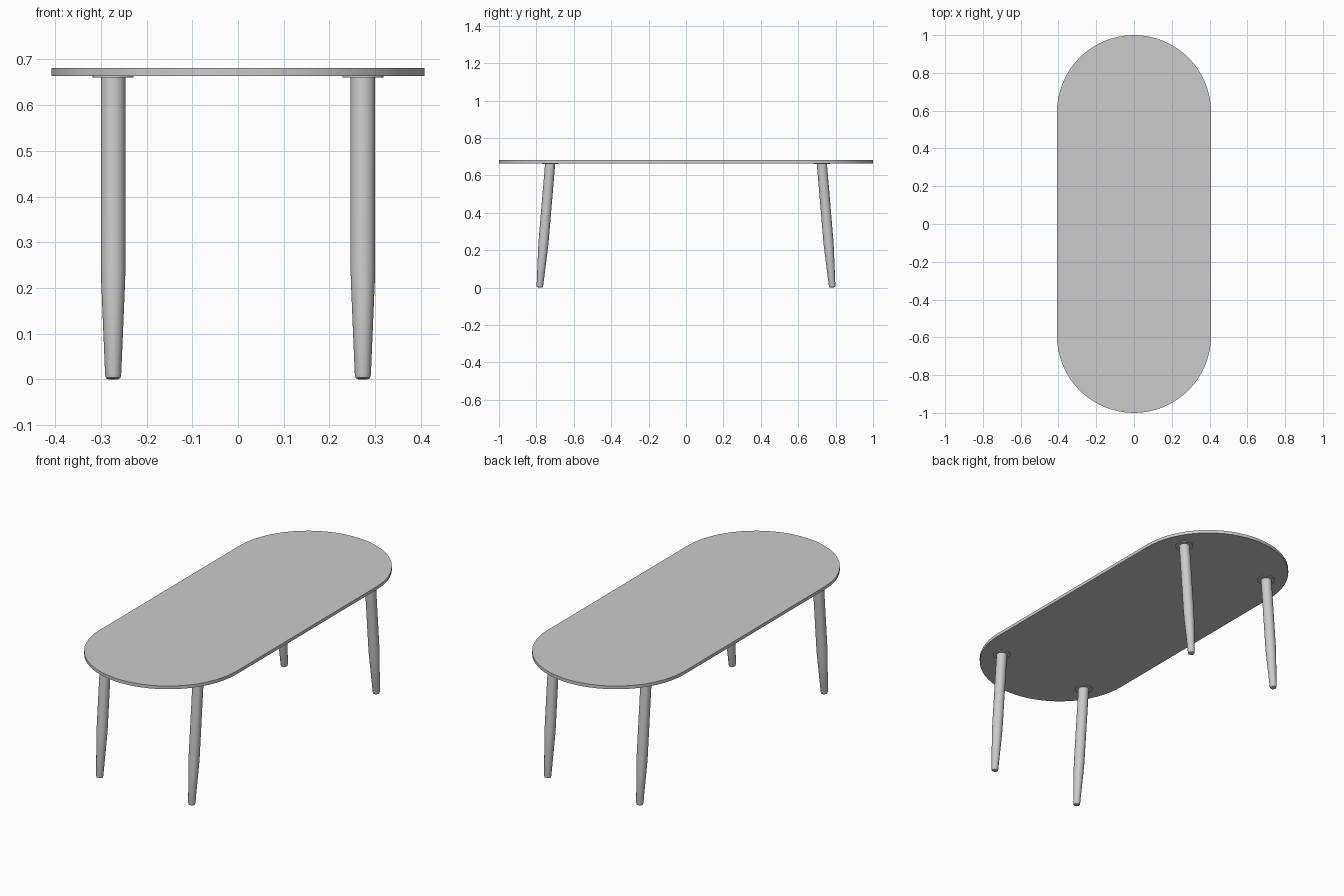
import bpy, bmesh, math
from mathutils import Matrix, Vector

if "Cube" in bpy.data.objects:
    bpy.data.objects.remove(bpy.data.objects["Cube"])

HALF_W, HALF_L = 0.408, 1.0
TOP_Z, UNDER_Z, PLATE_Z = 0.681, 0.664, 0.660
LEG_X = 0.273


def add_object(name, bm):
    bmesh.ops.recalc_face_normals(bm, faces=bm.faces[:])
    mesh = bpy.data.meshes.new(name)
    bm.to_mesh(mesh)
    bm.free()
    ob = bpy.data.objects.new(name, mesh)
    bpy.context.collection.objects.link(ob)
    bpy.ops.object.select_all(action='DESELECT')
    bpy.context.view_layer.objects.active = ob
    ob.select_set(True)
    bpy.ops.object.shade_smooth_by_angle(angle=math.radians(35))
    return ob


def mirror_to_corners(ob):
    mod = ob.modifiers.new("four_corners", 'MIRROR')
    mod.use_axis = (True, True, False)
    mod.use_mirror_merge = False


def lathe(profile, matrix, segments=32):
    """Capped solid of revolution from (radius, height) pairs."""
    bm = bmesh.new()
    rings = [[bm.verts.new(matrix @ Vector((r * math.cos(a), r * math.sin(a), h)))
              for a in (2 * math.pi * i / segments for i in range(segments))]
             for r, h in profile]
    for low, high in zip(rings, rings[1:]):
        for i in range(segments):
            j = (i + 1) % segments
            bm.faces.new((low[i], low[j], high[j], high[i]))
    bm.faces.new(rings[0][::-1])
    bm.faces.new(rings[-1])
    return bm


# Tabletop: stadium outline with semicircular ends
bm = bmesh.new()
outline = []
steps = 32
for sign in (1, -1):
    for i in range(steps + 1):
        a = math.pi * i / steps
        outline.append(bm.verts.new((sign * HALF_W * math.cos(a),
                                     sign * (HALF_L - HALF_W + HALF_W * math.sin(a)),
                                     UNDER_Z)))
face = bm.faces.new(outline)
ext = bmesh.ops.extrude_face_region(bm, geom=[face])
bmesh.ops.translate(bm, vec=(0, 0, TOP_Z - UNDER_Z),
                    verts=[g for g in ext["geom"] if isinstance(g, bmesh.types.BMVert)])
add_object("tabletop", bm)

# Round mounting plates
plate = add_object("mounting_plates", lathe(
    [(0.045, PLATE_Z), (0.045, UNDER_Z + 0.001)],
    Matrix.Translation((LEG_X, 0.726, 0))))
mirror_to_corners(plate)

# Legs: straight upper shaft, tapered foot, splayed along the length
tilt = math.atan(0.084)
leg_profile = [(0.012, 0.0), (0.0155, 0.002), (0.0175, 0.008),
               (0.0262, 0.215), (0.027, 0.25), (0.027, 0.663)]
leg_matrix = Matrix.Translation((LEG_X, 0.782, 0.001)) @ Matrix.Rotation(tilt, 4, 'X')
legs = add_object("legs", lathe(leg_profile, leg_matrix))
mirror_to_corners(legs)
